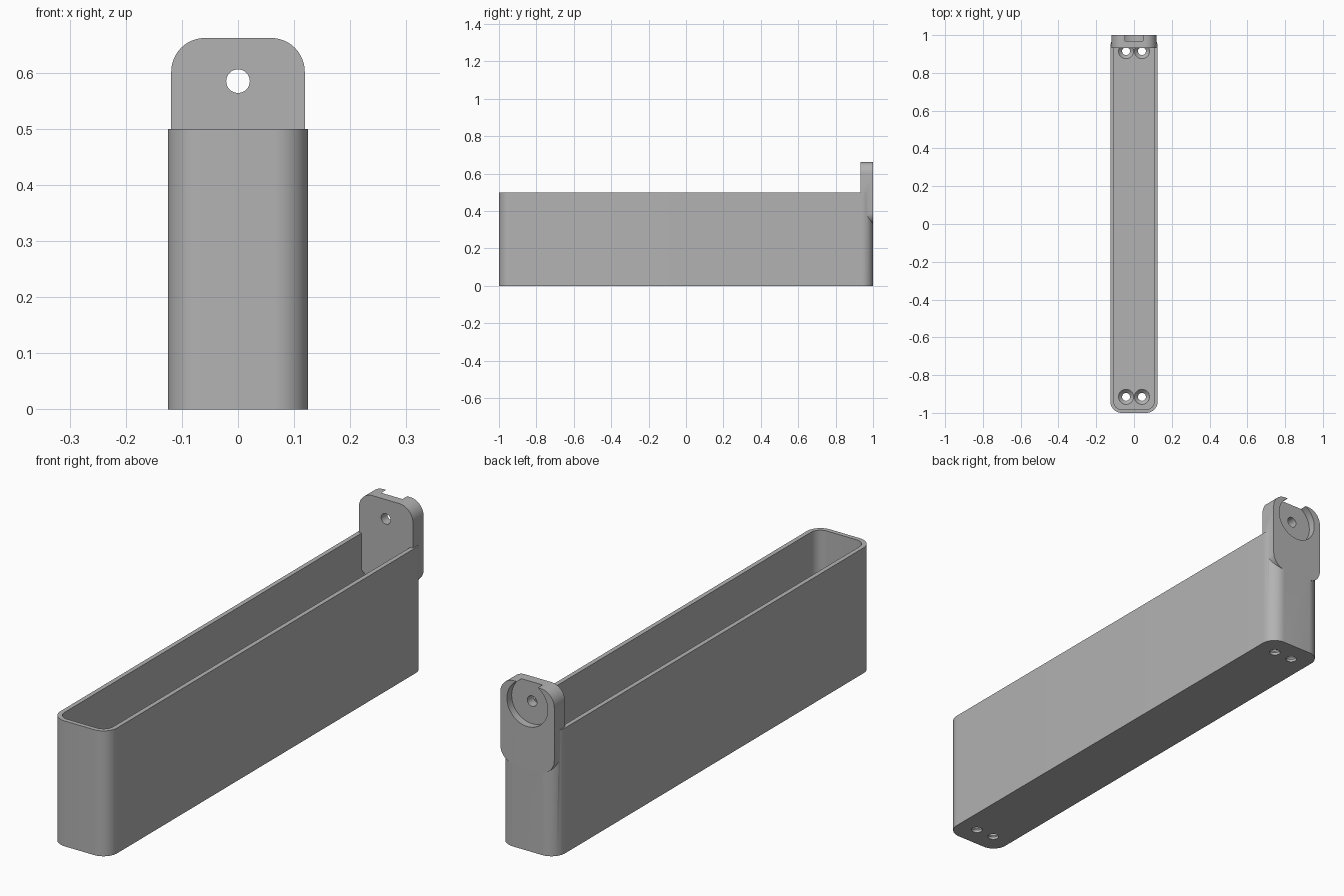
import bpy
import bmesh
import math
from mathutils import Matrix, Vector

cube = bpy.data.objects.get("Cube")
if cube:
    bpy.data.objects.remove(cube, do_unlink=True)

# Single grey plastic
grey = bpy.data.materials.new("grey_plastic")
grey.use_nodes = True
colour = (0.45, 0.45, 0.45, 1)
grey.diffuse_color = colour
grey.node_tree.nodes["Principled BSDF"].inputs["Base Color"].default_value = colour


def add_object(name, bm):
    bmesh.ops.recalc_face_normals(bm, faces=bm.faces)
    mesh = bpy.data.meshes.new(name)
    bm.to_mesh(mesh)
    bm.free()
    mesh.materials.append(grey)
    obj = bpy.data.objects.new(name, mesh)
    bpy.context.collection.objects.link(obj)
    return obj


def rounded_rect(width, height, radius, steps=12):
    points = []
    for i, (sx, sy) in enumerate([(1, 1), (-1, 1), (-1, -1), (1, -1)]):
        for k in range(steps + 1):
            a = (i + k / steps) * math.pi / 2
            points.append((sx * (width / 2 - radius) + radius * math.cos(a),
                           sy * (height / 2 - radius) + radius * math.sin(a)))
    return points


def prism(name, points, depth, matrix):
    """Extrude a flat outline along its local z, then place it."""
    bm = bmesh.new()
    face = bm.faces.new([bm.verts.new((x, y, 0)) for x, y in points])
    ext = bmesh.ops.extrude_face_region(bm, geom=[face])
    moved = [v for v in ext["geom"] if isinstance(v, bmesh.types.BMVert)]
    bmesh.ops.translate(bm, verts=moved, vec=(0, 0, depth))
    bm.transform(matrix)
    return add_object(name, bm)


def cone(name, r1, r2, depth, matrix):
    bm = bmesh.new()
    bmesh.ops.create_cone(bm, cap_ends=True, segments=48, radius1=r1,
                          radius2=r2, depth=depth)
    bm.transform(matrix)
    return add_object(name, bm)


def combine(target, tool, operation):
    mod = target.modifiers.new(operation.lower(), "BOOLEAN")
    mod.operation = operation
    mod.solver = "EXACT"
    mod.object = tool
    bpy.context.view_layer.objects.active = target
    bpy.ops.object.modifier_apply(modifier=mod.name)
    bpy.data.objects.remove(tool, do_unlink=True)


WALL, FLOOR = 0.018, 0.03
upright = Matrix.Rotation(math.pi / 2, 4, "X")

# Long open tray
tray = prism("tray", rounded_rect(0.25, 2, 0.06), 0.5, Matrix())
cavity = prism("cavity", rounded_rect(0.25 - 2 * WALL, 2 - 2 * WALL, 0.06 - WALL),
               0.6, Matrix.Translation((0, 0, FLOOR)))
combine(tray, cavity, "DIFFERENCE")

# Rear mounting tab, rounded at all four corners
tab_bottom, tab_top = 0.33, 0.662
tab = prism("mounting_tab", rounded_rect(0.238, tab_top - tab_bottom, 0.06), 0.068,
            Matrix.Translation((0, 1, (tab_top + tab_bottom) / 2)) @ upright)
combine(tray, tab, "UNION")

# Round recess in the tab's back, open at the top, with a screw hole
hub = Vector((0, 1, 0.585))
combine(tray, cone("recess", 0.09, 0.09, 0.06, Matrix.Translation(hub) @ upright),
        "DIFFERENCE")
combine(tray, cone("tab_hole", 0.021, 0.021, 0.3, Matrix.Translation(hub) @ upright),
        "DIFFERENCE")

# Countersunk floor holes, a pair at each end
for x in (-0.042, 0.042):
    for y in (-0.915, 0.915):
        combine(tray, cone("floor_hole", 0.021, 0.021, 0.1,
                           Matrix.Translation((x, y, 0.02))), "DIFFERENCE")
        combine(tray, cone("countersink", 0.019, 0.041, 0.022,
                           Matrix.Translation((x, y, FLOOR - 0.01))), "DIFFERENCE")

# Smooth the curves, keep the edges crisp
tray.name = "tray_with_mounting_tab"
for obj in bpy.context.selected_objects:
    obj.select_set(False)
tray.select_set(True)
bpy.context.view_layer.objects.active = tray
bpy.ops.object.shade_smooth_by_angle(angle=math.radians(30))
